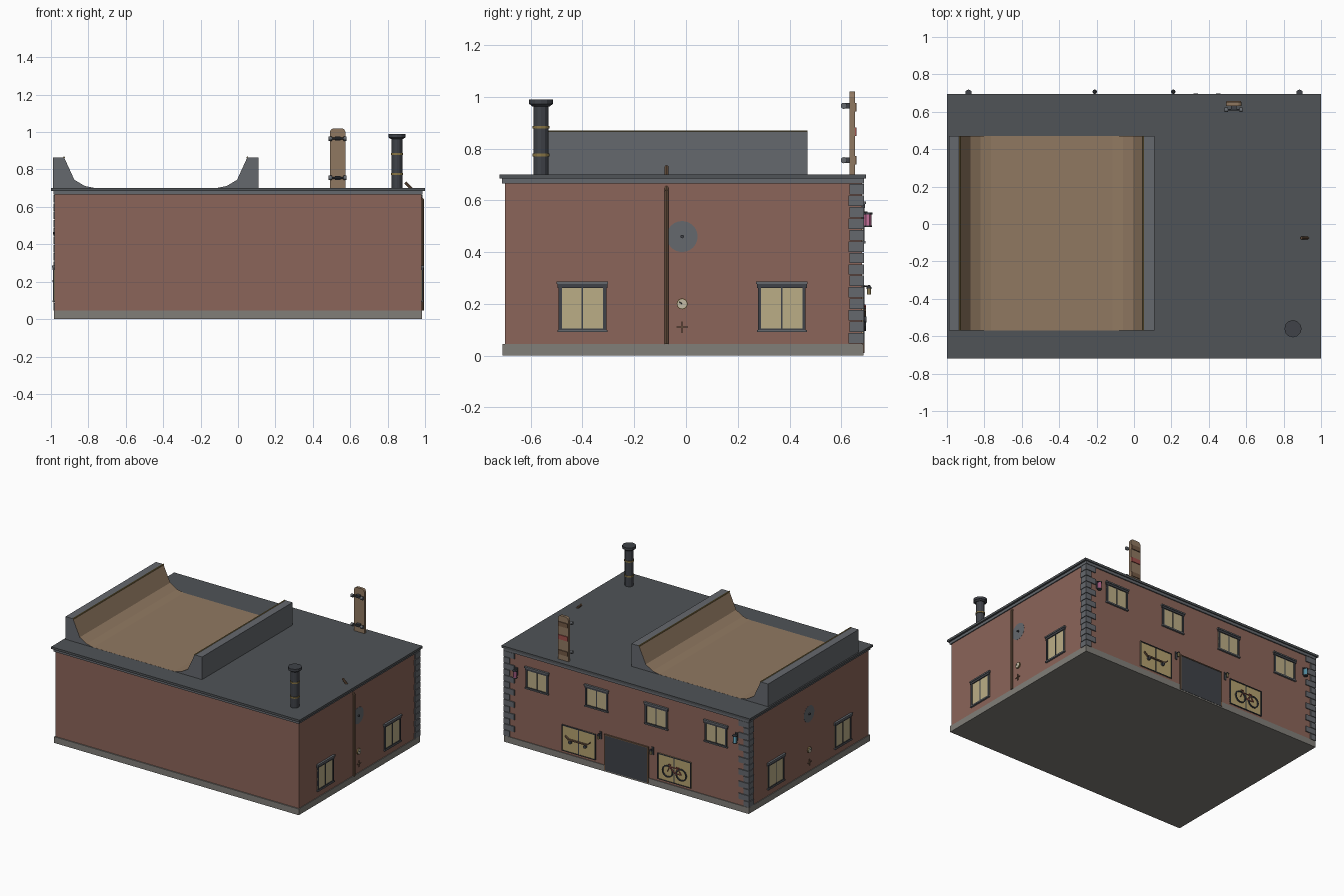
import bpy, bmesh, math
from mathutils import Vector

if "Cube" in bpy.data.objects:
    bpy.data.objects.remove(bpy.data.objects["Cube"])


def mat(name, r, g, b):
    m = bpy.data.materials.new(name)
    m.diffuse_color = (r, g, b, 1)
    m.use_nodes = True
    m.node_tree.nodes["Principled BSDF"].inputs["Base Color"].default_value = m.diffuse_color
    return m


BRICK = mat("brick", 0.26, 0.13, 0.10)
STONE = mat("stone", 0.22, 0.21, 0.19)
SLATE = mat("slate", 0.08, 0.088, 0.095)
QUOIN = mat("quoin", 0.13, 0.14, 0.155)
DARK = mat("dark metal", 0.05, 0.055, 0.065)
WOOD = mat("wood", 0.28, 0.19, 0.12)
GLASS = mat("warm glass", 0.50, 0.42, 0.24)
AMBER = mat("shop glass", 0.46, 0.36, 0.16)
BRASS = mat("brass", 0.25, 0.18, 0.06)
COPPER = mat("copper", 0.17, 0.10, 0.06)
CREAM = mat("cream", 0.55, 0.50, 0.38)
PINK = mat("pink glass", 0.55, 0.16, 0.32)
BLUE = mat("blue glass", 0.15, 0.45, 0.60)
RED = mat("red", 0.35, 0.08, 0.07)


def finish(name, bm, *mats):
    bmesh.ops.recalc_face_normals(bm, faces=bm.faces)
    me = bpy.data.meshes.new(name)
    bm.to_mesh(me)
    bm.free()
    for m in mats:
        me.materials.append(m)
    ob = bpy.data.objects.new(name, me)
    bpy.context.collection.objects.link(ob)
    return ob


def box(name, a, b, m):
    bm = bmesh.new()
    bmesh.ops.create_cube(bm, size=1)
    for v in bm.verts:
        v.co = [(a[i] + b[i]) / 2 + v.co[i] * abs(b[i] - a[i]) for i in range(3)]
    return finish(name, bm, m)


def rod(name, p, q, r, m, sides=8, r2=None):
    p, q = Vector(p), Vector(q)
    bm = bmesh.new()
    bmesh.ops.create_cone(bm, cap_ends=True, segments=sides, radius1=r,
                          radius2=r if r2 is None else r2, depth=(q - p).length)
    rot = (q - p).to_track_quat('Z', 'Y').to_matrix()
    for v in bm.verts:
        v.co = rot @ v.co + (p + q) / 2
    return finish(name, bm, m)


def extrude(name, pts, offset, *mats, wood_sides=()):
    """Extrude a closed outline along offset; listed sides use the second material."""
    bm = bmesh.new()
    a = [bm.verts.new(p) for p in pts]
    b = [bm.verts.new(Vector(p) + Vector(offset)) for p in pts]
    n = len(pts)
    bm.faces.new(a)
    bm.faces.new(b[::-1])
    for i in range(n):
        f = bm.faces.new((a[i], a[(i + 1) % n], b[(i + 1) % n], b[i]))
        f.material_index = 1 if i in wood_sides else 0
    return finish(name, bm, *mats)


def on(wall, u, n, z):
    """Point on a wall: u along it, n outward, z up."""
    return {"back": (u, 0.68 + n, z), "right": (0.98 + n, u, z),
            "left": (-0.98 - n, u, z)}[wall]


def wbox(name, wall, u0, u1, n0, n1, z0, z1, m):
    return box(name, on(wall, u0, n0, z0), on(wall, u1, n1, z1), m)


def window(name, wall, u, w, z0, z1, glass, trim=True):
    h = w / 2
    wbox(name + "_glass", wall, u - h, u + h, -0.01, 0.004, z0, z1, glass)
    t = 0.013 if trim else 0.006
    for s in (-1, 1):
        wbox(name + "_jamb", wall, u + s * h, u + s * (h - t), 0, 0.009, z0, z1, DARK)
    wbox(name + "_mullion", wall, u - 0.003, u + 0.003, 0, 0.007, z0, z1, DARK)
    wbox(name + "_top_rail", wall, u - h, u + h, 0, 0.009, z1 - t, z1, DARK)
    wbox(name + "_bottom_rail", wall, u - h, u + h, 0, 0.009, z0, z0 + t * 0.6, DARK)
    if trim:
        wbox(name + "_lintel", wall, u - h - 0.004, u + h + 0.004, 0, 0.011, z1 - 0.02, z1 - 0.005, DARK)
        wbox(name + "_hood", wall, u - h - 0.007, u + h + 0.007, 0, 0.015, z1 - 0.005, z1 + 0.005, QUOIN)
        wbox(name + "_sill", wall, u - h - 0.004, u + h + 0.004, 0, 0.013, z0 - 0.006, z0 + 0.003, QUOIN)


# Building shell
box("plinth", (-0.985, -0.708, 0), (0.985, 0.685, 0.045), STONE)
box("walls", (-0.98, -0.70, 0.04), (0.98, 0.68, 0.67), BRICK)
box("cornice_lower", (-0.987, -0.71, 0.665), (0.987, 0.688, 0.684), QUOIN)
box("roof_slab", (-1, -0.72, 0.684), (1, 0.695, 0.70), SLATE)

# Alternating corner stones on the two back corners
N = 14
for s in (-1, 1):
    for i in range(N):
        z0 = 0.045 + i * 0.62 / N
        w, d = (0.085, 0.055) if i % 2 else (0.045, 0.06)
        box("corner_stone", (s * 0.987, 0.687, z0 + 0.002),
            (s * (0.987 - w), 0.687 - d, z0 + 0.62 / N - 0.002), QUOIN)

# Windows
for wall in ("right", "left"):
    for u in (-0.40, 0.37):
        window("side_window", wall, u, 0.185, 0.097, 0.282, GLASS)
for u in (-0.72, -0.24, 0.24, 0.72):
    window("upper_window", "back", u, 0.18, 0.44, 0.59, GLASS)
for u in (-0.385, 0.385):
    window("shop_window", "back", u, 0.27, 0.062, 0.25, AMBER, trim=False)

# Back door with frame
wbox("back_door", "back", -0.17, 0.17, 0, 0.007, 0.01, 0.265, DARK)
for s in (-1, 1):
    wbox("door_jamb", "back", s * 0.17, s * 0.178, 0, 0.01, 0.01, 0.272, COPPER)
wbox("door_head", "back", -0.178, 0.178, 0, 0.01, 0.265, 0.272, COPPER)

# Bicycle display
wheels = (-0.445, -0.335)
for u in wheels:
    bm = bmesh.new()
    rings = []
    for i in range(20):
        a = i * math.tau / 20
        rings.append([bm.verts.new(on("back", u + r * math.cos(a), n, 0.14 + r * math.sin(a)))
                      for r, n in ((0.044, 0.008), (0.044, 0.015), (0.036, 0.015), (0.036, 0.008))])
    for i in range(20):
        A, B = rings[i], rings[(i + 1) % 20]
        for j in range(4):
            bm.faces.new((A[j], A[(j + 1) % 4], B[(j + 1) % 4], B[j]))
    finish("bicycle_wheel", bm, DARK)
bike = [((-0.445, 0.14), (-0.418, 0.178)), ((-0.418, 0.178), (-0.355, 0.178)),
        ((-0.418, 0.178), (-0.395, 0.138)), ((-0.395, 0.138), (-0.355, 0.178)),
        ((-0.445, 0.14), (-0.395, 0.138)), ((-0.335, 0.14), (-0.36, 0.192)),
        ((-0.36, 0.192), (-0.342, 0.194)), ((-0.432, 0.186), (-0.408, 0.186))]
for (u0, z0), (u1, z1) in bike:
    rod("bicycle_tube", on("back", u0, 0.012, z0), on("back", u1, 0.012, z1), 0.0035, RED, 6)

# Skateboard display
prof = [(-0.10, 0.172), (-0.075, 0.152), (0.075, 0.152), (0.10, 0.172),
        (0.098, 0.181), (0.073, 0.161), (-0.073, 0.161), (-0.098, 0.181)]
extrude("display_board", [on("back", 0.39 + u, 0.003, z) for u, z in prof], (0, 0.012, 0), COPPER)
for u in (0.33, 0.45):
    rod("display_board_wheel", on("back", u, 0.003, 0.14), on("back", u, 0.017, 0.14), 0.012, DARK, 12)

# Lamps: small ones by the door, coloured hexagonal ones near the corners
for s in (-1, 1):
    u = s * 0.21
    wbox("lamp_plate", "back", u - 0.008, u + 0.008, 0, 0.006, 0.225, 0.28, DARK)
    rod("lamp_arm", on("back", u, 0, 0.268), on("back", u, 0.028, 0.268), 0.003, DARK, 6)
    rod("lamp_glass", on("back", u, 0.027, 0.236), on("back", u, 0.027, 0.26), 0.008, AMBER)
    rod("lamp_cap", on("back", u, 0.027, 0.26), on("back", u, 0.027, 0.272), 0.012, DARK, 8, 0.004)
    u = s * 0.885
    wbox("lantern_plate", "back", u - 0.01, u + 0.01, 0, 0.008, 0.51, 0.565, DARK)
    wbox("lantern_arm", "back", u - 0.004, u + 0.004, 0, 0.022, 0.548, 0.556, DARK)
    rod("lantern_glass", on("back", u, 0.022, 0.502), on("back", u, 0.022, 0.546), 0.014,
        PINK if s > 0 else BLUE, 6)
    rod("lantern_cap", on("back", u, 0.022, 0.546), on("back", u, 0.022, 0.553), 0.018, DARK, 6)
    rod("lantern_base", on("back", u, 0.022, 0.497), on("back", u, 0.022, 0.502), 0.016, DARK, 6)

# Side wall fittings: vent disc, gauge, valve
for wall in ("right", "left"):
    u = -0.015
    rod("vent_disc", on(wall, u, -0.01, 0.46), on(wall, u, 0.0008, 0.46), 0.06, QUOIN, 24)
    rod("vent_knob", on(wall, u, 0, 0.46), on(wall, u, 0.01, 0.46), 0.007, DARK)
    rod("gauge_rim", on(wall, u, 0, 0.20), on(wall, u, 0.008, 0.20), 0.021, BRASS, 16)
    rod("gauge_face", on(wall, u, 0, 0.20), on(wall, u, 0.01, 0.20), 0.018, CREAM, 16)
    rod("gauge_needle", on(wall, u, 0.011, 0.20), on(wall, u - 0.01, 0.011, 0.207), 0.002, DARK, 4)
    wbox("valve_bar", wall, u - 0.022, u + 0.022, 0.003, 0.008, 0.108, 0.112, COPPER)
    wbox("valve_bar", wall, u - 0.002, u + 0.002, 0.003, 0.008, 0.088, 0.132, COPPER)
    rod("valve_stem", on(wall, u, 0, 0.11), on(wall, u, 0.01, 0.11), 0.005, COPPER)

# Drain pipe, bending back through the cornice onto the roof
rod("drain_pipe", (0.987, -0.075, 0.045), (0.987, -0.075, 0.64), 0.008, COPPER)
rod("drain_bend", (0.99, -0.075, 0.635), (0.895, -0.075, 0.73), 0.008, COPPER)

# Half-pipe ramp: two mirrored banks, coping rails and flat deck
CX = -0.44
bank = [(0.55, 0.695), (0.55, 0.865), (0.49, 0.865), (0.435, 0.745), (0.38, 0.712), (0.325, 0.7005), (0.325, 0.695)]
for s in (-1, 1):
    extrude("ramp_bank", [(CX + s * x, -0.57, z) for x, z in bank], (0, 1.04, 0),
            QUOIN, WOOD, wood_sides=(2, 3, 4))
    rod("ramp_coping", (CX + s * 0.49, -0.57, 0.864), (CX + s * 0.49, 0.47, 0.864), 0.005, BRASS)
box("ramp_deck", (CX - 0.33, -0.57, 0.69), (CX + 0.33, 0.47, 0.7006), WOOD)

# Chimney
c = (0.85, -0.56)
for name, z0, z1, r, r2, m in (
        ("chimney_pipe", 0.69, 0.97, 0.029, 0.029, DARK), ("chimney_collar", 0.963, 0.972, 0.034, 0.045, DARK),
        ("chimney_cap", 0.972, 0.99, 0.046, 0.046, DARK), ("chimney_band", 0.77, 0.78, 0.033, 0.033, BRASS),
        ("chimney_band", 0.877, 0.887, 0.033, 0.033, BRASS)):
    rod(name, (*c, z0), (*c, z1), r, m, 12, r2)

# Skateboard standing on the roof edge
outline = [(-0.042, 0.70), (0.042, 0.70), (0.042, 1.0), (0.036, 1.013), (0.025, 1.02),
           (-0.025, 1.02), (-0.036, 1.013), (-0.042, 1.0)]
extrude("roof_board", [(0.533 + x, 0.632, z) for x, z in outline], (0, 0.02, 0), WOOD)
for z in (0.755, 0.965):
    box("board_truck", (0.518, 0.612, z - 0.01), (0.548, 0.634, z + 0.01), DARK)
    rod("board_axle", (0.488, 0.61, z), (0.578, 0.61, z), 0.005, DARK, 6)
    for s in (-1, 1):
        rod("board_wheel", (0.533 + s * 0.03, 0.61, z), (0.533 + s * 0.048, 0.61, z), 0.012, QUOIN, 12)
for z, m in ((0.755, COPPER), (0.865, RED), (0.96, COPPER)):
    box("board_stripe", (0.495, 0.65, z - 0.016), (0.571, 0.658, z + 0.016), m)
